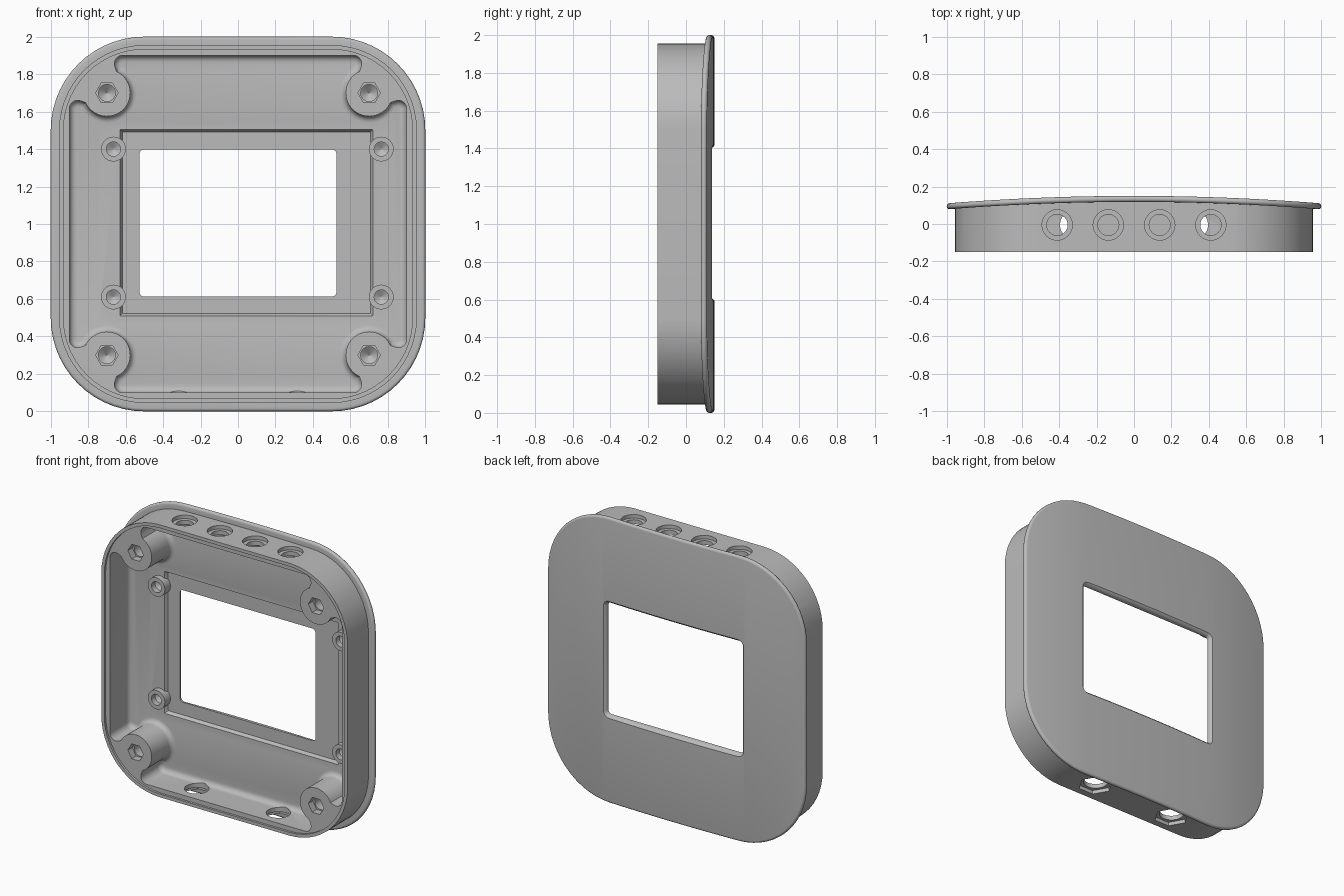
import bpy, bmesh
from math import sin, cos, pi, radians
from mathutils import Vector

cube = bpy.data.objects.get("Cube")
if cube:
    bpy.data.objects.remove(cube)

grey = bpy.data.materials.new("light_grey_plastic")
grey.use_nodes = True
grey.diffuse_color = (0.5, 0.5, 0.5, 1)
grey.node_tree.nodes["Principled BSDF"].inputs["Base Color"].default_value = (0.5, 0.5, 0.5, 1)

MID = 1.0      # height of the centre
FRONT = -0.15  # front rim
FLOOR = 0.085  # inside of the back wall


def bow(x):
    """Sideways curve of the back panel."""
    return -0.04 * x * x


def make(name, loops, strip_caps=False):
    """Skin a stack of closed loops and cap both ends."""
    bm = bmesh.new()
    rings = [[bm.verts.new(p) for p in loop] for loop in loops]
    n = len(rings[0])
    for a, b in zip(rings, rings[1:]):
        for i in range(n):
            j = (i + 1) % n
            bm.faces.new((a[i], a[j], b[j], b[i]))
    for ring in (rings[0], rings[-1]):
        if strip_caps:
            for i in range(n // 2 - 1):
                bm.faces.new((ring[i], ring[i + 1], ring[n - 2 - i], ring[n - 1 - i]))
        else:
            bm.faces.new(ring)
    bmesh.ops.recalc_face_normals(bm, faces=bm.faces)
    mesh = bpy.data.meshes.new(name)
    bm.to_mesh(mesh)
    bm.free()
    obj = bpy.data.objects.new(name, mesh)
    bpy.context.collection.objects.link(obj)
    mesh.materials.append(grey)
    return obj


def rounded(w, h, r, seg=14, cols=16):
    """Rounded rectangle: upper half left to right, then lower half back."""
    arc = [radians(90) * i / seg for i in range(seg + 1)]
    upper = [(-w + r - r * cos(a), h - r + r * sin(a)) for a in arc]
    upper += [(-w + r + 2 * (w - r) * i / cols, h) for i in range(1, cols)]
    upper += [(w - r + r * sin(a), h - r + r * cos(a)) for a in arc]
    return upper + [(x, -z) for x, z in reversed(upper)]


def place(outline, y, curved=False, cx=0, cz=MID):
    return [(x + cx, y + (bow(x) if curved else 0), z + cz) for x, z in outline]


def lathe(name, profile, cx, c2, axis="Y", sides=32):
    """Turned or prismatic solid from (radius, distance along axis) pairs."""
    loops = []
    for r, d in profile:
        ring = [(cx + r * cos(2 * pi * i / sides), c2 + r * sin(2 * pi * i / sides)) for i in range(sides)]
        loops.append([(u, d, v) if axis == "Y" else (u, v, d) for u, v in ring])
    return make(name, loops)


def combine(target, tool, operation):
    mod = target.modifiers.new("join", "BOOLEAN")
    mod.operation = operation
    mod.solver = "EXACT"
    mod.object = tool
    bpy.context.view_layer.objects.active = target
    bpy.ops.object.modifier_apply(modifier=mod.name)
    bpy.data.objects.remove(tool)


def cut(tool):
    combine(case, tool, "DIFFERENCE")


# Side walls, closed by the bowed back
body = rounded(0.955, 0.955, 0.455)
case = make("display_case", [place(body, FRONT), place(body, 0.135, True)], True)

# Bowed back panel with a rounded rim
rim = []
for i in range(9):
    a = pi * i / 8
    inset = 0.016 * (1 - sin(a))
    rim.append(place(rounded(1 - inset, 1 - inset, 0.5 - inset), 0.134 - 0.016 * cos(a), True))
combine(case, make("back_panel", rim, True), "UNION")

# Step inside the front rim
lip = rounded(0.932, 0.932, 0.432)
cut(make("lip_cutter", [place(lip, -0.3), place(lip, FRONT + 0.015)]))


# Cavity outline that wraps round the four corner bosses
def arc(cx, cz, r, start, sweep, seg):
    return [(cx + r * cos(radians(start + sweep * i / seg)),
             cz + r * sin(radians(start + sweep * i / seg))) for i in range(seg + 1)]


pocket = arc(0.855, 0.615, 0.045, 0, 110, 8)
quarter = pocket + arc(0.7, 0.7, 0.125, -25, -220, 28) + [(z, x) for x, z in reversed(pocket)]
cavity = []
for k in range(4):
    cavity += quarter
    quarter = [(-z, x) for x, z in quarter]


def shrink(outline, d):
    pts = [Vector(p) for p in outline]
    out = []
    for i, p in enumerate(pts):
        t = (p - pts[i - 1]).normalized() + (pts[(i + 1) % len(pts)] - p).normalized()
        t.normalize()
        out.append((p.x - t.y * d, p.y + t.x * d))
    return out


FILLET = 0.035
loops = [place(cavity, -0.3)]
for i in range(6):
    a = radians(90) * i / 5
    loops.append(place(shrink(cavity, FILLET * (1 - cos(a))), FLOOR - FILLET + FILLET * sin(a)))
cut(make("cavity_cutter", loops))

# Screen seat with sloped edges
seat = [(rounded(0.675 - d, 0.4975 - d, 0.004, 2, 2), y) for d, y in ((0, 0.07), (0, FLOOR), (0.013, 0.108))]
cut(make("seat_cutter", [place(o, y, cx=0.045, cz=1.0075) for o, y in seat]))

# Window, eased on the back
window = [(0, 0.0), (0, 0.128), (0.004, 0.137), (0.012, 0.146), (0.03, 0.16)]
cut(make("window_cutter", [place(rounded(0.526 + d, 0.393 + d, 0.025 + d, 5, 6), y, True, cz=1.005)
                           for d, y in window]))

# Screen standoffs with blind holes
for x in (-0.665, 0.765):
    for z in (0.61, 1.4):
        combine(case, lathe("standoff", [(0.066, 0.045), (0.066, 0.115)], x, z), "UNION")
        cut(lathe("standoff_hole", [(0.038, 0.0), (0.038, 0.085), (0.002, 0.107)], x, z))

# Corner bosses: hexagonal nut pocket and blind screw hole
for x in (-0.7, 0.7):
    for z in (0.3, 1.7):
        cut(lathe("nut_pocket", [(0.06, -0.3), (0.06, -0.085)], x, z, sides=6))
        cut(lathe("screw_hole", [(0.045, -0.25), (0.045, 0.04), (0.002, 0.075)], x, z))

# Counterbored holes along the top
for x in (-0.41, -0.137, 0.137, 0.41):
    cut(lathe("top_hole", [(0.056, 1.8), (0.056, 1.93), (0.081, 1.93), (0.081, 2.1)], x, -0.005, "Z"))

# Hexagonal-seat holes along the bottom
for x in (-0.317, 0.317):
    cut(lathe("bottom_hole", [(0.078, -0.1), (0.078, 0.2)], x, -0.005, "Z"))
    cut(lathe("bottom_seat", [(0.112, -0.12), (0.112, 0.07)], x, -0.005, "Z", 6))

# Smooth curves, crisp edges
bpy.ops.object.select_all(action="DESELECT")
case.select_set(True)
bpy.context.view_layer.objects.active = case
bpy.ops.object.shade_smooth_by_angle(angle=radians(30))
